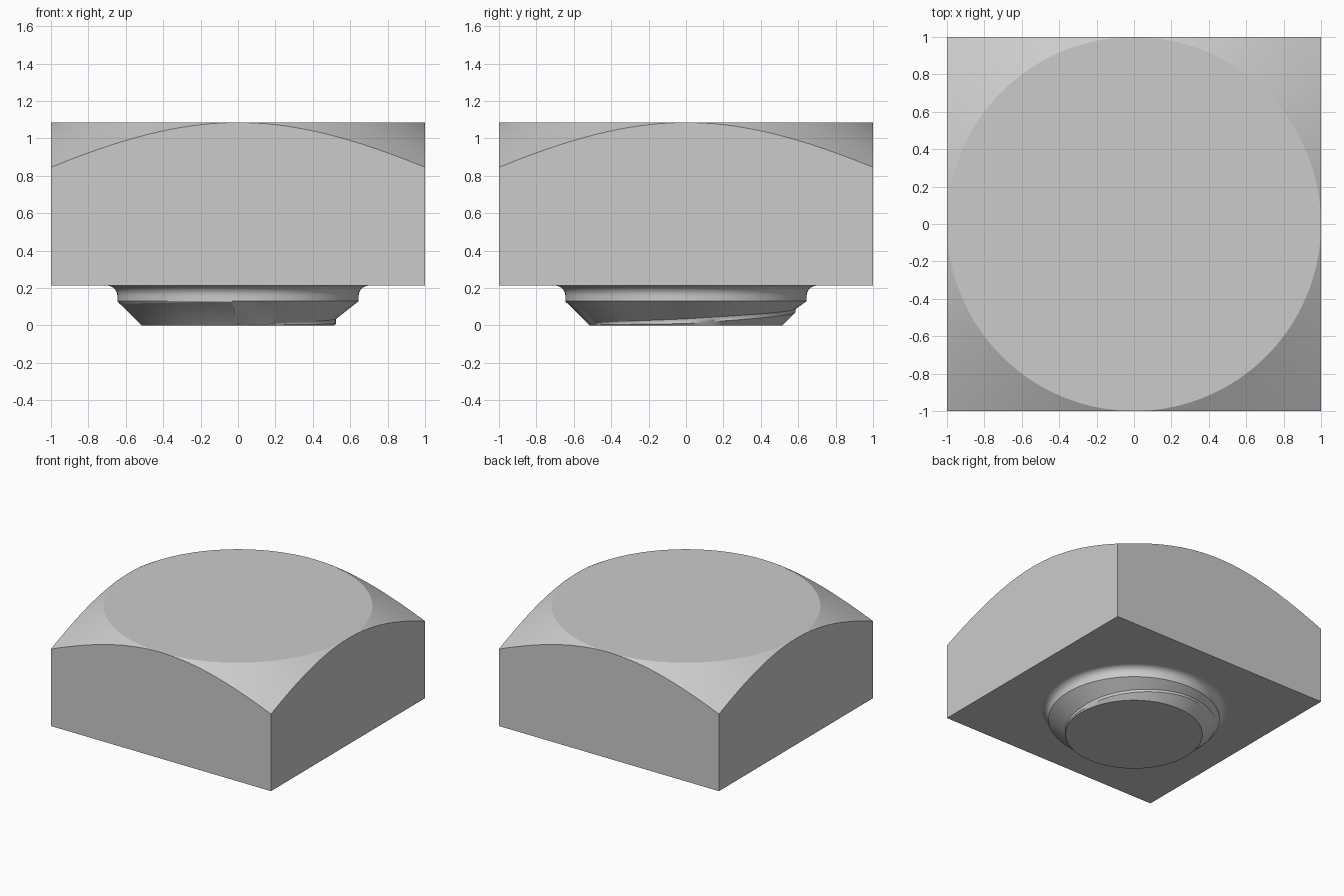
import bpy, bmesh
from math import sin, cos, pi, radians, tan

if "Cube" in bpy.data.objects:
    bpy.data.objects.remove(bpy.data.objects["Cube"])

SEG = 128
TOP, BASE = 1.085, 0.213

steel = bpy.data.materials.new("plain grey steel")
steel.use_nodes = True
grey = (0.6, 0.6, 0.6, 1)
steel.diffuse_color = grey
steel.node_tree.nodes["Principled BSDF"].inputs["Base Color"].default_value = grey


def ringed_object(name, profile, cap_first, cap_last):
    """Skin a solid from a profile(angle) giving (radius, height) pairs."""
    bm = bmesh.new()
    cols = []
    for i in range(SEG):
        a = 2 * pi * i / SEG
        cols.append([bm.verts.new((r * cos(a), r * sin(a), z)) for r, z in profile(a)])
    for c, d in zip(cols, cols[1:] + cols[:1]):
        for k in range(len(c) - 1):
            bm.faces.new((c[k], d[k], d[k + 1], c[k + 1]))
    if cap_first:
        bm.faces.new([c[0] for c in reversed(cols)])
    if cap_last:
        bm.faces.new([c[-1] for c in cols])
    bmesh.ops.remove_doubles(bm, verts=bm.verts, dist=1e-5)
    mesh = bpy.data.meshes.new(name)
    bm.to_mesh(mesh)
    bm.free()
    mesh.materials.append(steel)
    obj = bpy.data.objects.new(name, mesh)
    bpy.context.collection.objects.link(obj)
    bpy.ops.object.select_all(action="DESELECT")
    obj.select_set(True)
    bpy.context.view_layer.objects.active = obj
    bpy.ops.object.shade_smooth_by_angle(angle=radians(20))
    return obj


# Square head whose top corners are cut by a 30 degree cone
def head_profile(a):
    edge = 1 / max(abs(cos(a)), abs(sin(a)))
    return [(edge, BASE), (edge, TOP - tan(radians(30)) * (edge - 1)), (1, TOP)]


def blend(values, t):
    k = min(int(t * 4), 3)
    f = t * 4 - k
    return values[k] * (1 - f) + values[k + 1] * f


# Chamfered shank stub: a thread groove climbs half a turn, then runs out
def shank_profile(a):
    t = (a / (2 * pi) + 0.25) % 1
    tip, rim, shoulder = 0.515, 0.645, 0.13
    lip = blend([0.001, 0.01, 0.07, 0.11, 0.125], t)
    root = blend([0.004, 0.035, 0.088, 0.118, 0.127], t)
    lip_r = tip + lip
    root_r = tip + root - blend([0.003, 0.028, 0.018, 0, 0], t)
    if 0.2 < t < 0.3:
        lip_r = min(lip_r, tip + 0.01)
    points = [(tip, 0), (lip_r, lip), (root_r, (lip + root) / 2), (root_r + 0.002, root)]
    # Lower thread flank, then the fillet under the head
    points += [(rim, shoulder), (rim, 0.158)]
    for i in range(1, 9):
        b = pi / 2 * i / 8
        points.append((rim + 0.055 * (1 - cos(b)), 0.158 + 0.055 * sin(b)))
    return points


ringed_object("square_head", head_profile, True, True)
ringed_object("threaded_shank", shank_profile, True, False)
